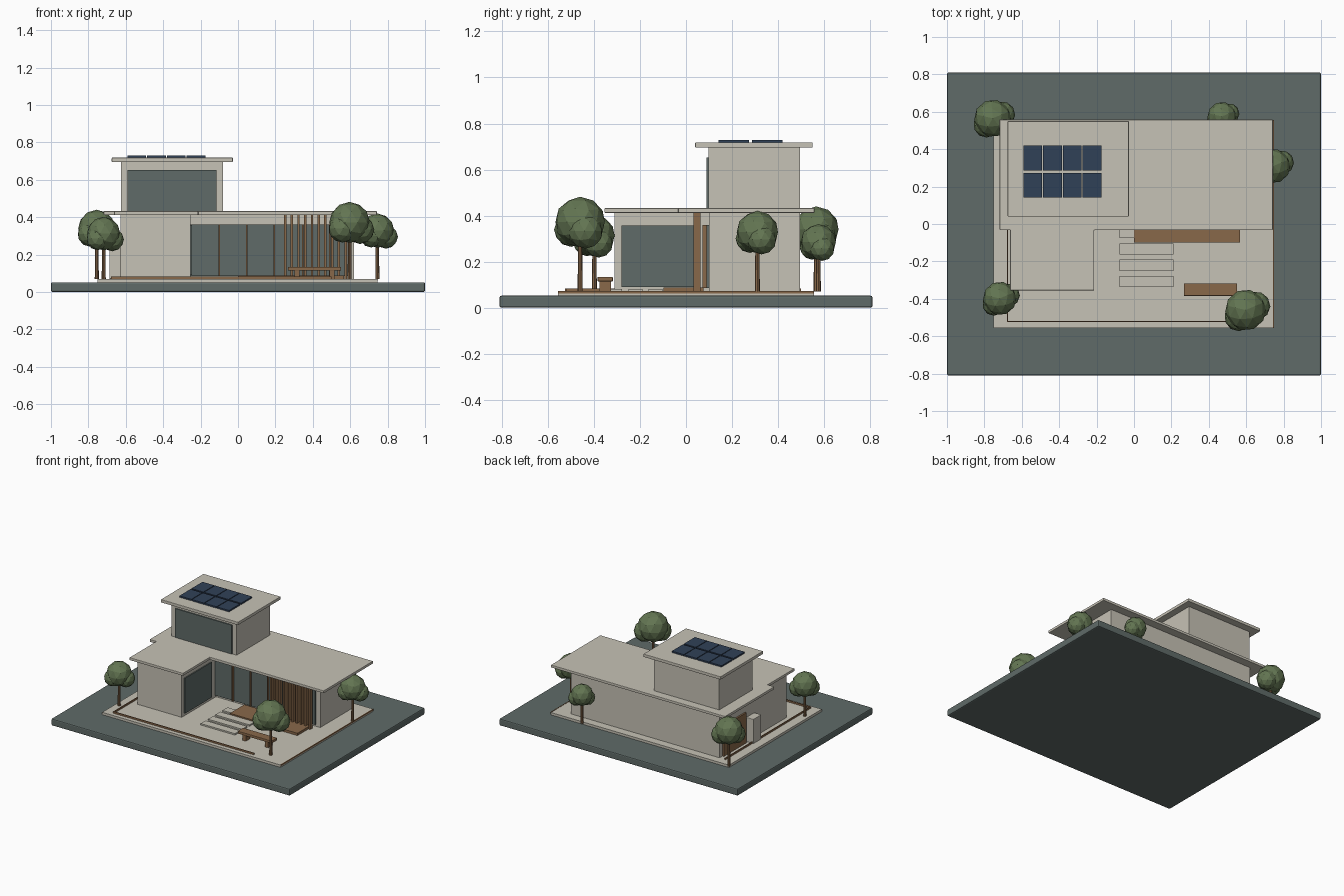
import bpy, bmesh, math
from mathutils import Vector, Matrix

if "Cube" in bpy.data.objects:
    bpy.data.objects.remove(bpy.data.objects["Cube"])


def material(name, rgb):
    m = bpy.data.materials.new(name)
    m.diffuse_color = (*rgb, 1)
    m.use_nodes = True
    m.node_tree.nodes["Principled BSDF"].inputs["Base Color"].default_value = m.diffuse_color
    return m


CONCRETE = material("warm_concrete", (0.565, 0.54, 0.465))
SLATE = material("slate_green", (0.115, 0.147, 0.14))
WOOD = material("brown_wood", (0.25, 0.14, 0.068))
NAVY = material("solar_navy", (0.03, 0.053, 0.095))
LEAF = material("leaf_green", (0.125, 0.18, 0.085))


def finish(name, bm, mat, bevel=0):
    me = bpy.data.meshes.new(name)
    bmesh.ops.recalc_face_normals(bm, faces=bm.faces)
    bm.to_mesh(me)
    bm.free()
    me.materials.append(mat)
    ob = bpy.data.objects.new(name, me)
    bpy.context.collection.objects.link(ob)
    if bevel:
        mod = ob.modifiers.new("soft_edges", "BEVEL")
        mod.width = bevel
        mod.segments = 2
    return ob


def add_box(bm, x, y, z):
    """Box from (min, max) ranges."""
    c = Vector([(r[0] + r[1]) / 2 for r in (x, y, z)])
    s = [r[1] - r[0] for r in (x, y, z)]
    bmesh.ops.create_cube(bm, size=1, matrix=Matrix.Translation(c) @ Matrix.Diagonal((*s, 1)))


def boxes(name, mat, items, bevel=0):
    bm = bmesh.new()
    for x, y, z in items:
        add_box(bm, x, y, z)
    return finish(name, bm, mat, bevel)


def prism(name, mat, outline, z0, z1, bevel=0):
    """Outline extruded straight up."""
    bm = bmesh.new()
    face = bm.faces.new([bm.verts.new((x, y, z0)) for x, y in outline])
    top = bmesh.ops.extrude_face_region(bm, geom=[face])
    verts = [v for v in top["geom"] if isinstance(v, bmesh.types.BMVert)]
    bmesh.ops.translate(bm, verts=verts, vec=(0, 0, z1 - z0))
    return finish(name, bm, mat, bevel)


# Ground and paving
boxes("ground_base", SLATE, [((-1, 1), (-0.81, 0.81), (0, 0.052))], 0.008)
boxes("paving", CONCRETE, [((-0.75, 0.745), (-0.556, 0.556), (0.05, 0.07))])
boxes("paving_edge_strip", WOOD, [((0.743, 0.749), (-0.556, 0.556), (0.062, 0.072))])
boxes("garden_strips", WOOD, [
    ((-0.68, 0.5), (-0.525, -0.519), (0.07, 0.083)),
    ((-0.68, -0.674), (-0.525, 0.5), (0.07, 0.083))])

# Ground floor with its L-shaped plan and roof slab
prism("ground_floor_walls", CONCRETE,
      [(-0.628, -0.31), (-0.255, -0.31), (-0.255, 0.1), (0.62, 0.1), (0.62, 0.495), (-0.628, 0.495)],
      0.07, 0.415)
prism("main_roof", CONCRETE,
      [(-0.662, -0.355), (-0.213, -0.355), (-0.213, -0.033), (0.742, -0.033),
       (0.742, 0.558), (-0.718, 0.558), (-0.718, -0.033), (-0.662, -0.033)],
      0.412, 0.432, 0.003)

# Upper floor, roof and front window
boxes("upper_floor_walls", CONCRETE, [((-0.625, -0.08), (0.098, 0.495), (0.43, 0.697))])
boxes("upper_roof", CONCRETE, [((-0.675, -0.028), (0.04, 0.55), (0.695, 0.718))], 0.003)
boxes("upper_window", SLATE, [((-0.59, -0.115), (0.089, 0.1), (0.434, 0.653))])

# Solar panels, four by two
boxes("solar_panels", NAVY, [
    ((-0.591 + 0.1055 * i, -0.491 + 0.1055 * i), (0.142 + 0.145 * j, 0.274 + 0.145 * j), (0.717, 0.729))
    for i in range(4) for j in range(2)])

# Ground floor glazing and mullions
boxes("living_glazing", SLATE, [((-0.253, 0.585), (0.088, 0.102), (0.085, 0.36))])
boxes("wing_side_window", SLATE, [((-0.257, -0.247), (-0.28, 0.04), (0.09, 0.357))])
boxes("glazing_mullions", WOOD, [
    ((x - 0.004, x + 0.004), (0.072, 0.092), (0.085, 0.36))
    for x in (-0.1, 0.048, 0.195, 0.345, 0.49)])

# Timber slat screen and deck
boxes("slat_screen", WOOD, [
    ((0.245 + 0.036 * i, 0.258 + 0.036 * i), (0.032, 0.064), (0.07, 0.413)) for i in range(10)])
boxes("timber_deck", WOOD, [((0, 0.567), (-0.098, 0.075), (0.07, 0.088))])

# Stepping slabs
boxes("stepping_slabs", CONCRETE, [
    ((-0.077, 0.21), (-0.337 + 0.087 * i, -0.277 + 0.087 * i), (0.07, 0.081)) for i in range(4)])

# Bench
boxes("bench_seat", WOOD, [((0.266, 0.551), (-0.384, -0.318), (0.114, 0.134))], 0.003)
boxes("bench_legs", WOOD, [
    ((x - 0.014, x + 0.014), (-0.376, -0.326), (0.07, 0.115)) for x in (0.315, 0.502)])

# Side door panel and utility box on the left wall
boxes("side_door", WOOD, [((-0.64, -0.626), (0.19, 0.46), (0.07, 0.3))])
boxes("utility_box", CONCRETE, [((-0.688, -0.628), (0.08, 0.175), (0.07, 0.255))], 0.003)


# Trees: a tapered trunk with a faceted crown of three lobes
def tree(name, x, y, z, r):
    bm = bmesh.new()
    h = z - 0.07
    bmesh.ops.create_cone(bm, cap_ends=True, segments=8, radius1=0.011, radius2=0.008, depth=h,
                          matrix=Matrix.Translation((x, y, 0.07 + h / 2)))
    finish(name + "_trunk", bm, WOOD)
    bm = bmesh.new()
    for dx, dy, dz, s in ((0, 0, 0, 1), (0.5, 0.2, -0.35, 0.7), (-0.35, -0.35, -0.3, 0.68)):
        bmesh.ops.create_icosphere(
            bm, subdivisions=2, radius=r * s,
            matrix=Matrix.Translation((x + dx * r, y + dy * r, z + dz * r)) @ Matrix.Rotation(dx + 0.4, 4, "Z"))
    finish(name + "_crown", bm, LEAF)


tree("back_left_tree", -0.755, 0.565, 0.34, 0.1)
tree("front_left_tree", -0.718, -0.398, 0.312, 0.09)
tree("front_right_tree", 0.597, -0.46, 0.372, 0.11)
tree("right_tree", 0.745, 0.31, 0.328, 0.092)
tree("back_tree", 0.47, 0.575, 0.285, 0.078)
